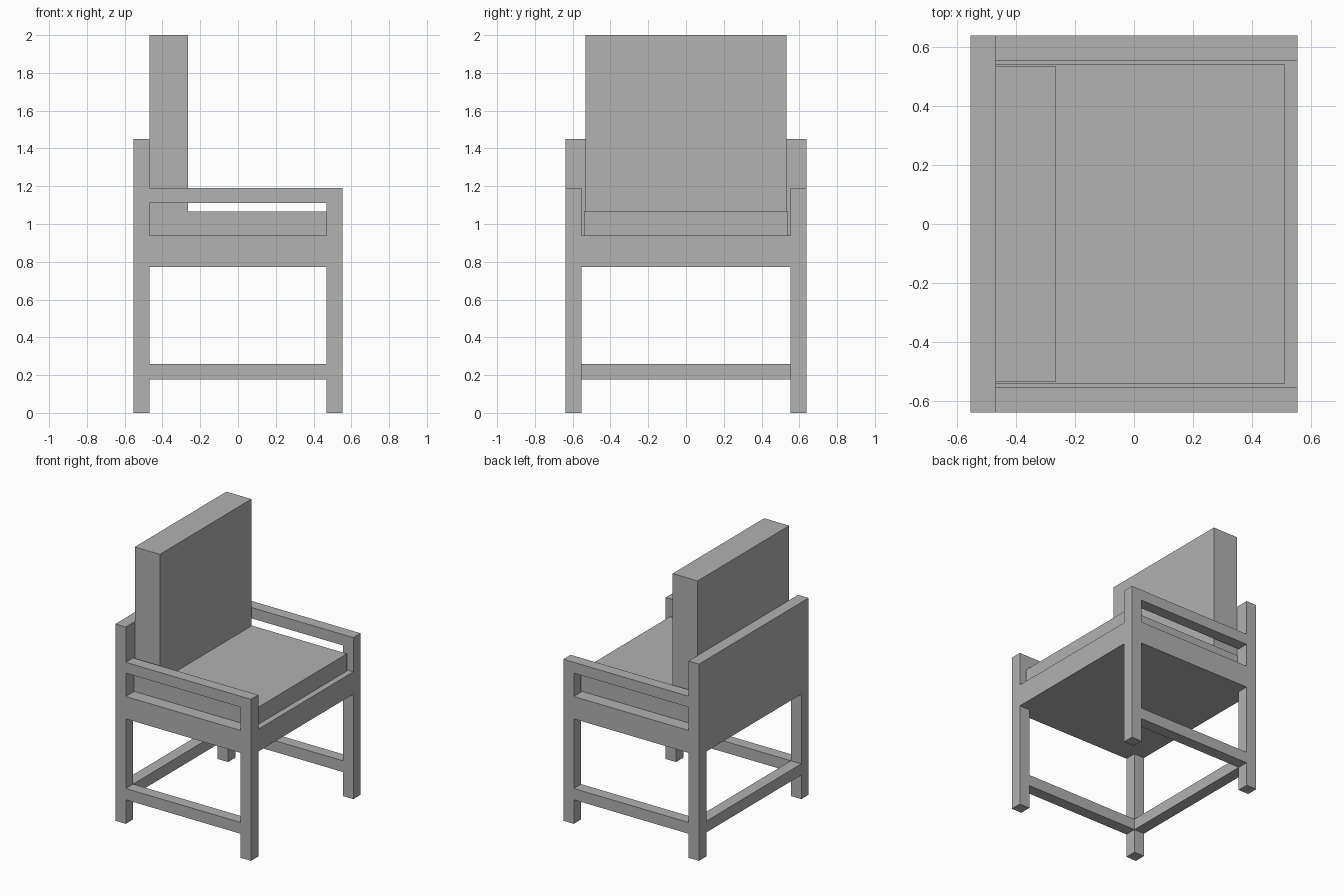
import bpy

cube = bpy.data.objects.get("Cube")
if cube:
    bpy.data.objects.remove(cube, do_unlink=True)

grey = bpy.data.materials.new("plain grey")
grey.use_nodes = True
colour = (0.445, 0.445, 0.445, 1)
grey.diffuse_color = colour
grey.node_tree.nodes["Principled BSDF"].inputs["Base Color"].default_value = colour


def box(name, x, y, z):
    """Flat-sided block spanning the given (low, high) ranges."""
    bpy.ops.mesh.primitive_cube_add(size=1)
    part = bpy.context.object
    part.name = part.data.name = name
    for v in part.data.vertices:
        v.co = [lo + (c + 0.5) * (hi - lo) for c, (lo, hi) in zip(v.co, (x, y, z))]
    part.data.materials.append(grey)
    return part


# Shared dimensions: outer half sizes and inner faces of the posts
X, Y = 0.553, 0.638
XI, YI = 0.468, 0.553
SEAT_LOW, SEAT_TOP = 0.773, 0.938
ARM_LOW, ARM_TOP = 1.11, 1.19
back, front = (-X, -XI), (XI, X)
rail = (0.177, 0.26)

# Seat frame and back panel
box("seat_frame", (-X, X), (-Y, Y), (SEAT_LOW, SEAT_TOP))
box("back_panel", back, (-Y, Y), (SEAT_TOP, 1.45))

# Legs, arms and side stretchers, the same on both sides
for side, y in (("right", (-Y, -YI)), ("left", (YI, Y))):
    box(f"{side}_back_leg", back, y, (0, SEAT_LOW))
    box(f"{side}_front_leg", front, y, (0, SEAT_LOW))
    box(f"{side}_arm_post", front, y, (SEAT_TOP, ARM_LOW))
    box(f"{side}_armrest", (-XI, X), y, (ARM_LOW, ARM_TOP))
    box(f"{side}_stretcher", (-XI, XI), y, rail)

# Stretcher between the back legs
box("back_stretcher", back, (-YI, YI), rail)

# Cushions
box("seat_cushion", (-XI, 0.51), (-0.54, 0.54), (SEAT_TOP, 1.065))
box("back_cushion", (-XI, -0.264), (-0.533, 0.533), (1.065, 2.0))
